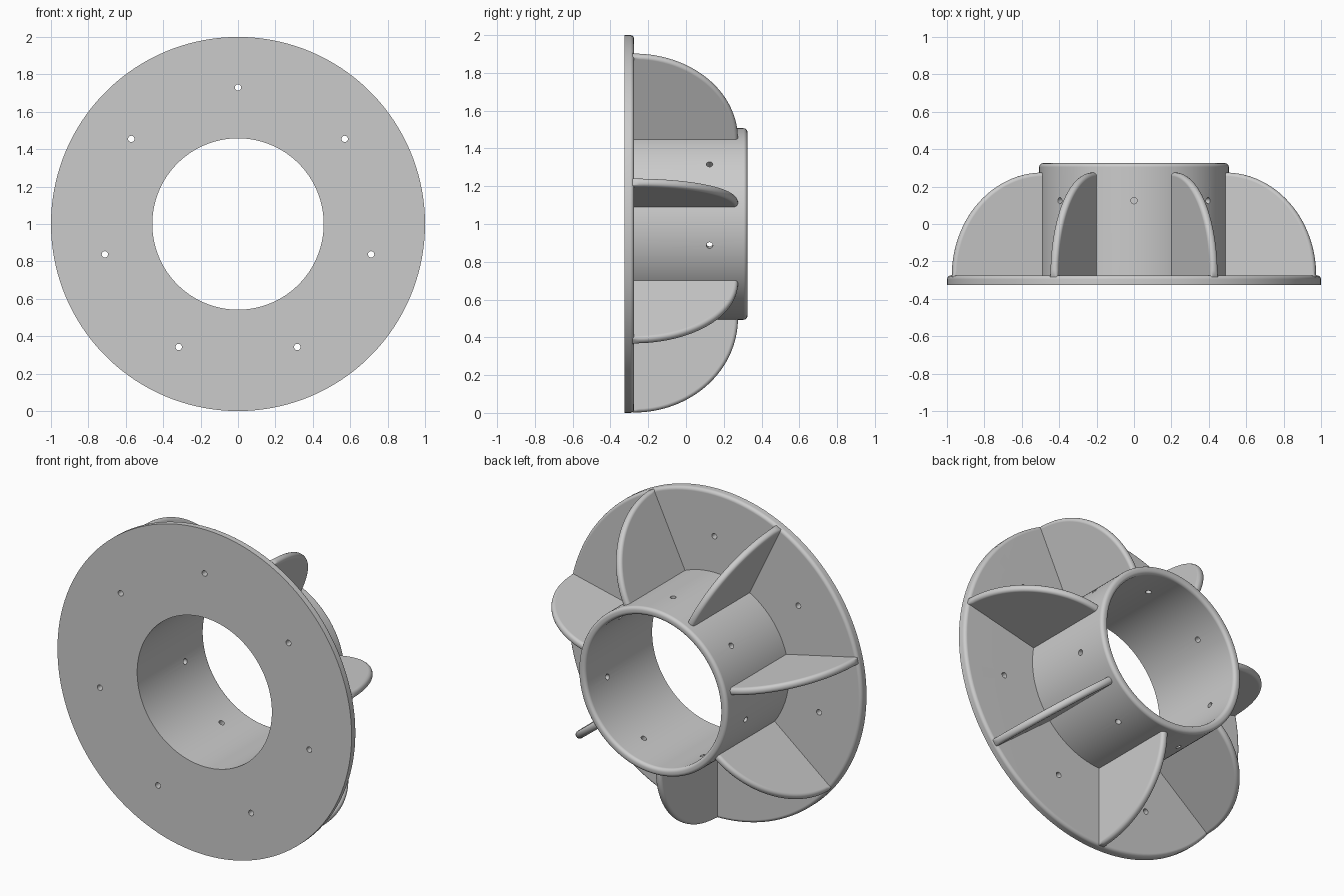
import bpy, bmesh
from math import pi, sin, cos, radians
from mathutils import Matrix, Vector

if "Cube" in bpy.data.objects:
    bpy.data.objects.remove(bpy.data.objects["Cube"], do_unlink=True)

COUNT = 7
CENTRE = Vector((0, 0, 1))
FRONT, FLANGE_BACK, TUBE_END = -0.325, -0.275, 0.325
BORE, TUBE_R, FLANGE_R = 0.458, 0.507, 1.0
FILLET, FIN_HALF = 0.02, 0.0225

grey = bpy.data.materials.new("plain grey")
grey.use_nodes = True
grey.diffuse_color = (0.6, 0.6, 0.6, 1)
grey.node_tree.nodes["Principled BSDF"].inputs["Base Color"].default_value = (0.6, 0.6, 0.6, 1)


def finish_mesh(bm, name):
    bmesh.ops.recalc_face_normals(bm, faces=bm.faces)
    mesh = bpy.data.meshes.new(name)
    bm.to_mesh(mesh)
    bm.free()
    mesh.materials.append(grey)
    return mesh


def add_object(name, mesh, turn=0.0):
    obj = bpy.data.objects.new(name, mesh)
    bpy.context.collection.objects.link(obj)
    obj.location = CENTRE
    obj.rotation_euler.y = turn
    return obj


def smooth(obj):
    bpy.ops.object.select_all(action='DESELECT')
    obj.select_set(True)
    bpy.context.view_layer.objects.active = obj
    bpy.ops.object.shade_smooth_by_angle(angle=radians(35))


def weighted(obj):
    mod = obj.modifiers.new("Weighted normals", 'WEIGHTED_NORMAL')
    mod.keep_sharp = True


def arc(r, y, start, steps=5):
    """Quarter-round corner of a (radius, y) profile, turning anticlockwise."""
    return [(r + FILLET * cos(start + pi / 2 * i / steps),
             y + FILLET * sin(start + pi / 2 * i / steps)) for i in range(steps + 1)]


# Flange and tube turned as one profile about the y axis
profile = [(BORE, FRONT), (FLANGE_R, FRONT)]
profile += arc(FLANGE_R - FILLET, FLANGE_BACK - FILLET, 0)
profile += [(TUBE_R, FLANGE_BACK)]
profile += arc(TUBE_R - FILLET, TUBE_END - FILLET, 0)
profile += arc(BORE + FILLET, TUBE_END - FILLET, pi / 2)
bm = bmesh.new()
SEGMENTS = 140
rings = []
for s in range(SEGMENTS):
    a = 2 * pi * s / SEGMENTS
    rings.append([bm.verts.new((r * cos(a), y, r * sin(a))) for r, y in profile])
for s in range(SEGMENTS):
    here, there = rings[s], rings[(s + 1) % SEGMENTS]
    for i in range(len(profile)):
        j = (i + 1) % len(profile)
        bm.faces.new((here[i], here[j], there[j], there[i]))
hub = add_object("flanged_tube", finish_mesh(bm, "flanged_tube"))

# Drills for the flange holes and the tube wall holes
bm = bmesh.new()
for k in range(COUNT):
    turn = Matrix.Rotation(2 * pi * k / COUNT, 4, 'Y')
    flange_hole = Matrix.Translation((0, -0.3, 0.73)) @ Matrix.Rotation(pi / 2, 4, 'X')
    tube_hole = Matrix.Translation((0, 0.125, 0.48))
    for place in (flange_hole, tube_hole):
        bmesh.ops.create_cone(bm, cap_ends=True, segments=20, radius1=0.017,
                              radius2=0.017, depth=0.14, matrix=turn @ place)
drills = add_object("hole_drills", finish_mesh(bm, "hole_drills"))
drills.hide_render = True
cut = hub.modifiers.new("Holes", 'BOOLEAN')
cut.operation = 'DIFFERENCE'
cut.solver = 'EXACT'
cut.object = drills
bpy.context.view_layer.update()
bpy.context.view_layer.objects.active = hub
bpy.ops.object.modifier_apply(modifier=cut.name)
bpy.data.objects.remove(drills, do_unlink=True)
smooth(hub)
weighted(hub)

# Quarter-ellipse fin with rounded rim, rooted inside the tube and flange
bm = bmesh.new()
STEPS = 32
outline = [(0.48, -0.3), (0.99, -0.3)]
outline += [(0.5 + 0.498 * cos(pi / 2 * i / STEPS),
             FLANGE_BACK + 0.55 * sin(pi / 2 * i / STEPS)) for i in range(STEPS + 1)]
outline += [(0.48, 0.275)]
base = bm.faces.new([bm.verts.new((r, y, -FIN_HALF)) for r, y in outline])
extruded = bmesh.ops.extrude_face_region(bm, geom=[base])["geom"]
bmesh.ops.translate(bm, vec=(0, 0, 2 * FIN_HALF),
                    verts=[v for v in extruded if isinstance(v, bmesh.types.BMVert)])
bmesh.ops.recalc_face_normals(bm, faces=bm.faces)
rim = [e for e in bm.edges if abs(e.verts[0].co.z - e.verts[1].co.z) < 1e-5
       and min(v.co.y for v in e.verts) > -0.299]
bmesh.ops.bevel(bm, geom=rim, offset=FILLET, segments=5, profile=0.5, affect='EDGES')
fin_mesh = finish_mesh(bm, "fin")

for k in range(COUNT):
    fin = add_object(f"fin_{k + 1}", fin_mesh, pi / 2 + 2 * pi * k / COUNT)
    if k == 0:
        smooth(fin)
    weighted(fin)
